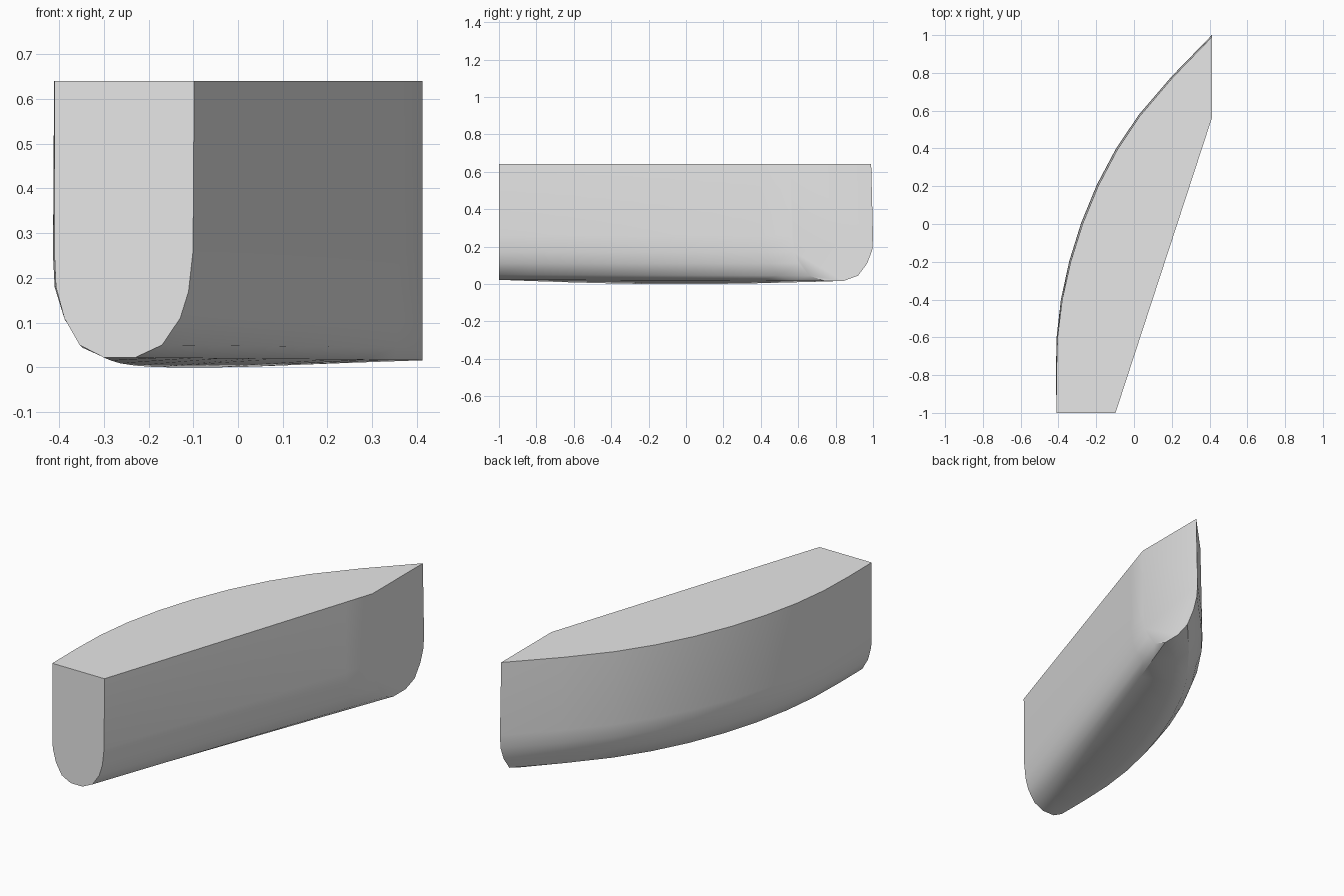
import bpy
import bmesh
from math import sin, pi, radians
from mathutils import Vector

if "Cube" in bpy.data.objects:
    bpy.data.objects.remove(bpy.data.objects["Cube"])

HEIGHT = 0.64
# Plan of the curved outer wall, front to back
OUTER = [(-0.41, -1), (-0.411, -0.8), (-0.405, -0.6), (-0.38, -0.4), (-0.335, -0.2),
         (-0.272, 0), (-0.19, 0.2), (-0.09, 0.39), (0.03, 0.57), (0.2, 0.77), (0.412, 0.99)]
INNER = (Vector((-0.098, -1)), Vector((0.412, 0.56)))
# Rounded section: share of the width from the outer wall, height
SECTION = [(0, HEIGHT), (0, 0.25), (0.01, 0.18), (0.07, 0.11), (0.18, 0.05), (0.353, 0.022),
           (0.577, 0.022), (0.77, 0.05), (0.9, 0.11), (0.96, 0.17), (0.992, 0.26), (1, HEIGHT)]
KEEL = 5

outer = [Vector(p) for p in OUTER]
ends = (outer[0], outer[-1])


def section_points(i):
    """Loft section: outer half follows the curve, inner half runs straight."""
    t = i / (len(outer) - 1)
    inner = INNER[0].lerp(INNER[1], t)
    points = []
    for k, (share, z) in enumerate(SECTION):
        if k <= KEEL:
            p = outer[i].lerp(inner, share)
            if k:
                swell = (1 - share) ** 2
                p += Vector((-0.008 * sin(pi * t), 0.01 * t)) * swell
            if k > 1:
                z -= 0.02 * sin(pi * t) * min(1, share * 5)
        else:
            p = ends[0].lerp(INNER[0], share).lerp(ends[1].lerp(INNER[1], share), t)
        if z < 0.1:
            z -= 0.006 * t
        points.append((p.x, p.y, max(z, 0)))
    return points


# Lofted skin, top deck and end caps
bm = bmesh.new()
rings = [[bm.verts.new(p) for p in section_points(i)] for i in range(len(outer))]
for a, b in zip(rings, rings[1:]):
    for k in range(len(SECTION) - 1):
        bm.faces.new((a[k], a[k + 1], b[k + 1], b[k]))
bm.faces.new([r[0] for r in rings] + [r[-1] for r in reversed(rings)])
bm.faces.new(rings[0])
bm.faces.new(rings[-1])
bmesh.ops.recalc_face_normals(bm, faces=bm.faces[:])
mesh = bpy.data.meshes.new("curved_block")
bm.to_mesh(mesh)
bm.free()

# Plain grey material
grey = bpy.data.materials.new("light_grey")
grey.use_nodes = True
colour = (0.8, 0.8, 0.8, 1)
grey.diffuse_color = colour
grey.node_tree.nodes["Principled BSDF"].inputs["Base Color"].default_value = colour
mesh.materials.append(grey)

block = bpy.data.objects.new("curved_block", mesh)
bpy.context.collection.objects.link(block)
bpy.ops.object.select_all(action='DESELECT')
block.select_set(True)
bpy.context.view_layer.objects.active = block
bpy.ops.object.shade_smooth_by_angle(angle=radians(35))
